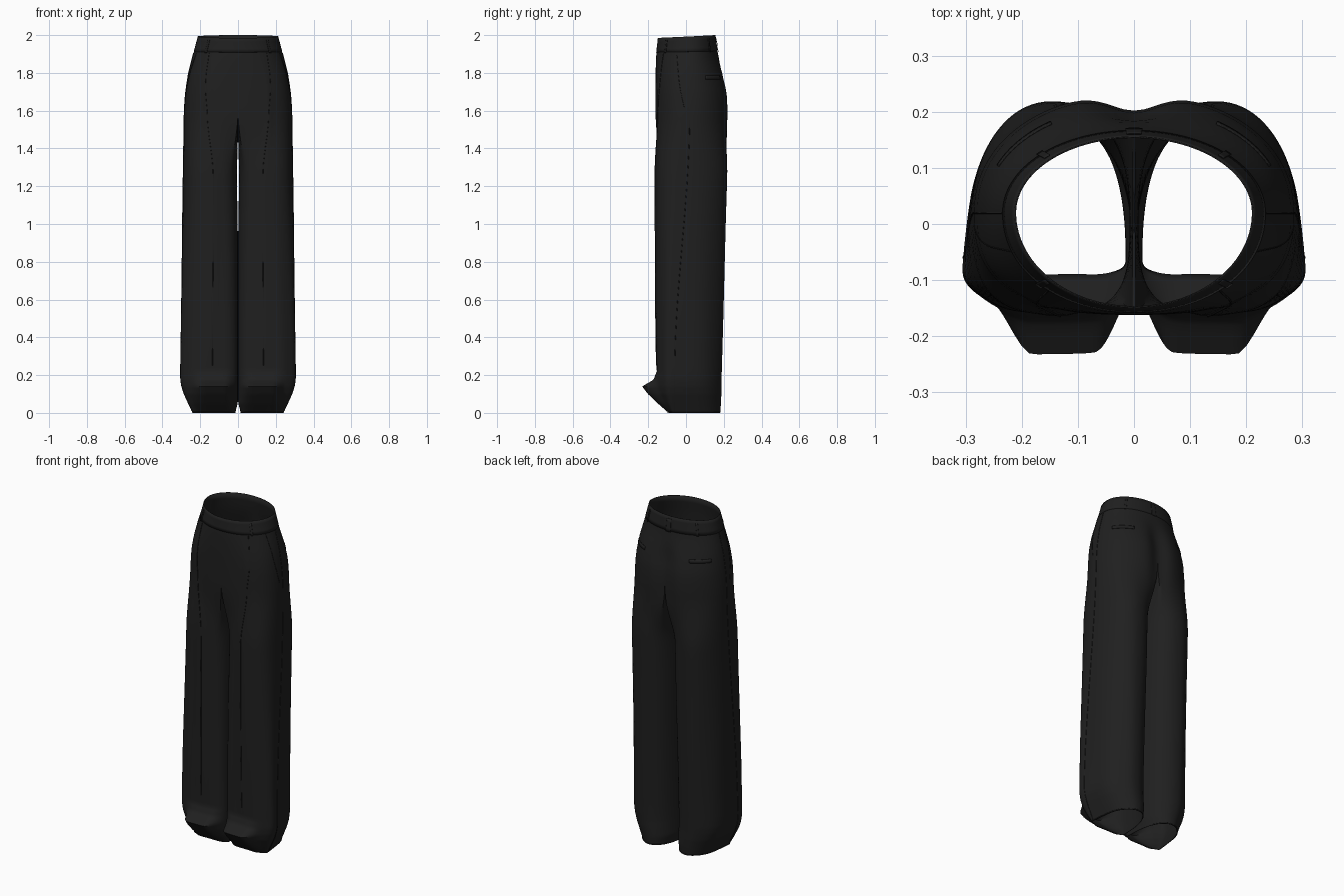
import bpy, bmesh, math
from mathutils import Vector

cube = bpy.data.objects.get("Cube")
if cube:
    bpy.data.objects.remove(cube)

cloth = bpy.data.materials.new("black cloth")
cloth.use_nodes = True
COLOUR = (0.014, 0.014, 0.014, 1)
cloth.diffuse_color = COLOUR
cloth.node_tree.nodes["Principled BSDF"].inputs["Base Color"].default_value = COLOUR

# Garment profile: height, half width, front depth, back depth, push of the shoe fold
PROFILE = [(2.0, .212, -.148, .155, 0), (1.9, .237, -.158, .168, 0), (1.8, .262, -.161, .201, 0),
           (1.7, .278, -.162, .227, 0), (1.6, .285, -.162, .232, 0), (1.4, .288, -.161, .223, 0),
           (1.0, .295, -.159, .21, 0), (.5, .302, -.157, .196, 0), (.22, .305, -.155, .188, 0),
           (.175, .304, -.158, .187, .015), (.14, .298, -.158, .186, .075),
           (.1, .285, -.152, .186, .05), (.05, .262, -.13, .184, .02), (0, .238, -.092, .18, 0)]
CROTCH = 1.6


def smooth(a, b, v):
    t = min(1, max(0, (v - a) / (b - a)))
    return t * t * (3 - 2 * t)


def profile(z):
    for hi, lo in zip(PROFILE, PROFILE[1:]):
        if z >= lo[0]:
            t = (hi[0] - z) / (hi[0] - lo[0])
            return [p + (q - p) * t for p, q in zip(hi[1:], lo[1:])]
    return PROFILE[-1][1:]


def power(v, e):
    return math.copysign(abs(v) ** e, v)


def surf(s, z):
    """Point on the left half: s runs 0..1 front-side-back, 1..2 along the inner leg."""
    half, front, back, push = profile(z)
    mid = -.06 + .08 * smooth(.2, 1.6, z)
    leg = 1 - smooth(1.25, CROTCH, z)
    inner = max(0, s - 1)
    # hip section, a half oval closed along the centre line
    angle = math.pi * min(s, 1)
    c = math.cos(angle)
    e = (.76 if c > 0 else .94) * (1 - smooth(1.7, 2, z)) + smooth(1.7, 2, z)
    c = power(c, e)
    hx = half * max(0, math.sin(angle)) ** e if 0 < s < 1 else 0
    hy = mid + c * ((front - mid) if c > 0 else (mid - back))
    cleft = .03 * smooth(1.35, 1.6, z) * (1 - smooth(1.72, 1.9, z))
    if c < 0:
        hy -= cleft * math.exp(-(hx / .06) ** 2)
    if inner:
        seat_y = back - cleft
        hy = seat_y + (front - seat_y) * inner
    # leg section, a full rounded loop, squarer towards the inner front
    turn = math.radians(-45 + 270 * min(s, 1) + 90 * inner)
    lc, ls = math.cos(turn), math.sin(turn)
    if lc > 0:
        e = .75 if ls > 0 else .62
    else:
        e = .97 if ls > 0 else .85
    gap = .001 + .005 * smooth(.9, 1.3, z) + .012 * (1 - smooth(0, .06, z))
    cx, rx = (half + gap) / 2, (half - gap) / 2
    lx = cx + rx * power(ls, e)
    ly = mid + power(lc, e) * ((front - mid) if lc > 0 else (mid - back))
    x, y = hx + (lx - hx) * leg, hy + (ly - hy) * leg
    # fold standing out over the shoe
    if lc > 0:
        y -= push * (1 - smooth(.055, .125, abs(x - .125)))
    # soft hanging folds and the pressed front crease
    if s < 1:
        fold = .003 * (1 - smooth(.3, 1.5, z)) * math.sin(s * 31 + z * 2)
        fold *= math.sin(math.pi * s)
        crease = .004 * math.exp(-((s - .16) / .02) ** 2) * smooth(.15, .4, z) * (1 - smooth(1.7, 1.9, z))
        y -= crease
        x += fold * ls
        y -= fold * lc
    # waist dips at the front, crotch seam hangs in a curve
    dz = -.015 * (1 + math.cos(angle)) / 2 * smooth(1.85, 2, z)
    if inner:
        dz -= .08 * max(0, min(1, (z - 1.1) / .5)) * math.sin(math.pi * inner)
    return Vector((max(0, x), y, z + dz))


def lifted(s, z, lift):
    d = .004
    along = surf(min(1, s + d), z) - surf(max(0, s - d), z)
    up = surf(s, min(2, z + d)) - surf(s, max(0, z - d))
    p = surf(s, z) + along.cross(up).normalized() * lift
    if z > CROTCH and s in (0, 1):
        p.x = 0
    return p


def finish(name, bm, thickness):
    mesh = bpy.data.meshes.new(name)
    bmesh.ops.recalc_face_normals(bm, faces=bm.faces)
    bm.to_mesh(mesh)
    bm.free()
    ob = bpy.data.objects.new(name, mesh)
    bpy.context.collection.objects.link(ob)
    mesh.materials.append(cloth)
    mirror = ob.modifiers.new("mirror", "MIRROR")
    mirror.merge_threshold = .0005
    solid = ob.modifiers.new("thickness", "SOLIDIFY")
    solid.thickness = thickness
    bpy.ops.object.select_all(action="DESELECT")
    ob.select_set(True)
    bpy.context.view_layer.objects.active = ob
    bpy.ops.object.shade_smooth_by_angle(angle=math.radians(50))


def grid_faces(bm, rows, closed=False):
    for a, b in zip(rows, rows[1:]):
        n = len(a)
        for i in range(n if closed else n - 1):
            j = (i + 1) % n
            bm.faces.new((a[i], a[j], b[j], b[i]))


def patch(name, s0, s1, z0, z1, lift=.004, cols=4, rows=4):
    bm = bmesh.new()
    grid = [[bm.verts.new(lifted(s0 + (s1 - s0) * i / cols, z1 + (z0 - z1) * k / rows, lift))
             for i in range(cols + 1)] for k in range(rows + 1)]
    grid_faces(bm, grid)
    finish(name, bm, .002)


def seam(name, path, radius=.0018, steps=30):
    for side, sx in (("left", 1), ("right", -1)):
        curve = bpy.data.curves.new(name, "CURVE")
        curve.dimensions = "3D"
        curve.bevel_depth = radius
        curve.bevel_resolution = 1
        spline = curve.splines.new("POLY")
        pts = []
        for (sa, za), (sb, zb) in zip(path, path[1:]):
            pts += [lifted(sa + (sb - sa) * k / steps, za + (zb - za) * k / steps, .0005)
                    for k in range(steps + 1)]
        spline.points.add(len(pts) - 1)
        for sp, p in zip(spline.points, pts):
            sp.co = (p.x * sx, p.y, p.z, 1)
        curve.materials.append(cloth)
        ob = bpy.data.objects.new(side + "_" + name, curve)
        bpy.context.collection.objects.link(ob)


# Trousers: seat shell and leg tubes in one mirrored mesh
OUTER, INNER = 60, 20
bm = bmesh.new()
heights = [2 - .04 * k for k in range(45)] + [.22 - .01 * k for k in range(23)]
arc = [i / OUTER for i in range(OUTER + 1)]
loop = arc + [1 + i / INNER for i in range(1, INNER)]
seat = [[bm.verts.new(surf(s, z)) for s in arc] for z in heights if z > CROTCH + .001]
legs = [[bm.verts.new(surf(s, z)) for s in loop] for z in heights if z <= CROTCH + .001]
grid_faces(bm, seat + [legs[0][:OUTER + 1]])
grid_faces(bm, legs, closed=True)
finish("trousers", bm, .002)

# Waistband and belt loops
patch("waistband", 0, 1, 1.915, 2, .0012, 60, 4)
for name, s in (("front_belt_loop", .25), ("back_belt_loop", .75)):
    patch(name, s - .01, s + .01, 1.91, 1.985, .005)
patch("centre_back_belt_loop", .98, 1, 1.91, 1.985, .005)

# Pockets
patch("back_pocket_welt", .64, .82, 1.765, 1.785, .002, 12, 2)
seam("side_pocket_edge", [(.38, 1.91), (.47, 1.62)], .0012)

# Seams, pleats and hem
seam("side_seam", [(.5, 1.91), (.5, .2), (.5, .01)])
seam("front_pleat", [(.22, 1.91), (.16, 1.6), (.16, .25)])
seam("hem_edge", [(0, .004), (1, .004)], .0025, 40)
